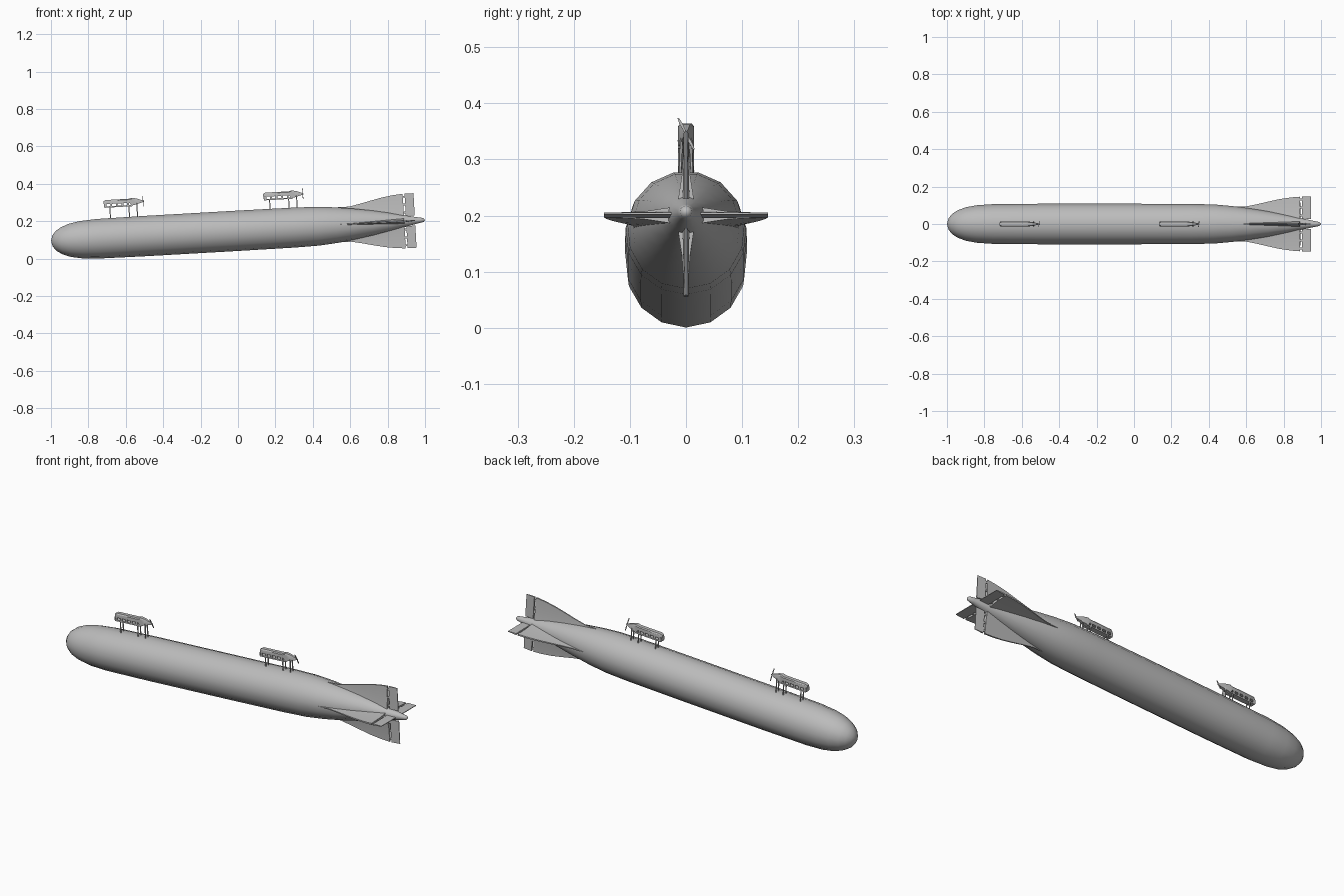
import bpy, bmesh, math
from mathutils import Matrix, Vector

cube = bpy.data.objects.get("Cube")
if cube:
    bpy.data.objects.remove(cube, do_unlink=True)

grey = bpy.data.materials.new("hull grey")
grey.use_nodes = True
grey.diffuse_color = (0.5, 0.5, 0.5, 1)
grey.node_tree.nodes["Principled BSDF"].inputs["Base Color"].default_value = (0.5, 0.5, 0.5, 1)

# The whole craft is pitched slightly, tail up
PITCH = Matrix.Translation((0, 0, 0.15)) @ Matrix.Rotation(-math.atan(0.057), 4, 'Y')


def finish(name, bm, turn=Matrix(), angle=40):
    bmesh.ops.recalc_face_normals(bm, faces=bm.faces)
    bm.transform(PITCH @ turn)
    mesh = bpy.data.meshes.new(name)
    bm.to_mesh(mesh)
    bm.free()
    mesh.materials.append(grey)
    for p in mesh.polygons:
        p.use_smooth = True
    mesh.set_sharp_from_angle(angle=math.radians(angle))
    obj = bpy.data.objects.new(name, mesh)
    bpy.context.collection.objects.link(obj)
    return obj


def loft(bm, sections):
    """Skin a list of closed rings, capping both ends."""
    rings = [[bm.verts.new(p) for p in s] for s in sections]
    n = len(rings[0])
    for a, b in zip(rings, rings[1:]):
        for i in range(n):
            j = (i + 1) % n
            bm.faces.new((a[i], a[j], b[j], b[i]))
    bm.faces.new(rings[0])
    bm.faces.new(rings[-1])


def box(bm, x0, x1, y0, y1, z0, z1):
    loft(bm, [[(x, y0, z0), (x, y1, z0), (x, y1, z1), (x, y0, z1)] for x in (x0, x1)])


def rod(bm, a, b, r):
    a, b = Vector(a), Vector(b)
    spin = (b - a).to_track_quat('Z', 'Y').to_matrix().to_4x4()
    bmesh.ops.create_cone(bm, cap_ends=True, segments=6, radius1=r, radius2=r,
                          depth=(b - a).length,
                          matrix=Matrix.Translation((a + b) / 2) @ spin)


# Envelope: fifteen-sided body of revolution
SIDES = 15
profile = [(-1, 0.006), (-0.993, 0.03), (-0.975, 0.053), (-0.945, 0.073), (-0.9, 0.09),
           (-0.84, 0.101), (-0.75, 0.107), (-0.5, 0.109), (0, 0.109), (0.3, 0.108),
           (0.43, 0.105), (0.53, 0.096), (0.62, 0.084), (0.72, 0.068), (0.82, 0.048),
           (0.91, 0.028), (0.97, 0.015), (0.993, 0.011), (1, 0.004)]
bm = bmesh.new()
loft(bm, [[(x, r * math.sin(math.tau * i / SIDES), -r * math.cos(math.tau * i / SIDES))
           for i in range(SIDES)] for x, r in profile])
finish("envelope", bm, angle=60)

# Four tail fins with flared roots, each with a hinged control surface
fin_edge = [(0.53, 0.094), (0.6, 0.094), (0.66, 0.106), (0.72, 0.12),
            (0.78, 0.133), (0.84, 0.142), (0.89, 0.146)]
for k, side in enumerate(("upper", "right", "lower", "left")):
    turn = Matrix.Rotation(k * math.pi / 2, 4, 'X')
    bm = bmesh.new()
    rings = []
    for x, tip in fin_edge:
        grow = (x - 0.53) / 0.36
        root = 0.085 - 0.07 * grow
        mid = root + (tip - root) * 0.45
        half = [(0.004 + 0.012 * grow, root), (0.003 + 0.004 * grow, mid),
                (0.002 + 0.002 * grow, tip)]
        rings.append([(x, y, z) for y, z in half] + [(x, -y, z) for y, z in reversed(half)])
    loft(bm, rings)
    finish(side + "_fin", bm, turn)

    bm = bmesh.new()
    loft(bm, [[(x, t, low), (x, t * 0.7, 0.146), (x, -t * 0.7, 0.146), (x, -t, low)]
              for x, t, low in ((0.9, 0.006, 0.03), (0.948, 0.002, 0.026))])
    for z in (0.045, 0.088, 0.13):
        box(bm, 0.886, 0.903, -0.003, 0.003, z - 0.005, z + 0.005)
    finish(side + "_control_surface", bm, turn)

# Two engine cars carried on struts, each with a pusher propeller
W = 0.014
for name, x0, lift in (("front", -0.71, 0.003), ("rear", 0.145, -0.006)):
    place = Matrix.Translation((x0, 0, lift))

    bm = bmesh.new()
    sections = [(0, 0.008, 0.181, 0.194), (0.012, W, 0.178, 0.2), (0.14, W, 0.178, 0.2),
                (0.15, W, 0.162, 0.204), (0.175, 0.01, 0.168, 0.2), (0.212, 0.003, 0.178, 0.186)]
    loft(bm, [[(x, -w, lo), (x, w, lo), (x, w, hi - 0.005), (x, w * 0.7, hi),
               (x, -w * 0.7, hi), (x, -w, hi - 0.005)] for x, w, lo, hi in sections])
    finish(name + "_car_body", bm, place, 30)

    bm = bmesh.new()
    box(bm, 0.004, 0.155, -W, W, 0.159, 0.166)
    for x in (0.006, 0.036, 0.066, 0.096, 0.126):
        for y in (-W, W - 0.003):
            box(bm, x, x + 0.01, y, y + 0.003, 0.164, 0.182)
    box(bm, 0.002, 0.005, -W, W, 0.164, 0.182)
    finish(name + "_car_cabin_frame", bm, place, 30)

    bm = bmesh.new()
    for x in (0.033, 0.135, 0.178):
        top = 0.164 if x < 0.15 else 0.176
        for s in (-1, 1):
            rod(bm, (x, s * 0.011, 0.098), (x, s * (0.011 if x < 0.15 else 0.008), top), 0.003)
    finish(name + "_car_struts", bm, place)

    bm = bmesh.new()
    for s in (-1, 1):
        loft(bm, [[(0.212 + dx, s * 0.014 * f + dy, 0.182 - s * 0.028 * f)
                   for dx, dy in ((-0.0015, -w), (0.0015, -w), (0.0015, w), (-0.0015, w))]
                  for f, w in ((0, 0.0015), (0.6, 0.003), (1, 0.0015))])
    rod(bm, (0.205, 0, 0.182), (0.217, 0, 0.182), 0.003)
    finish(name + "_propeller", bm, place)
